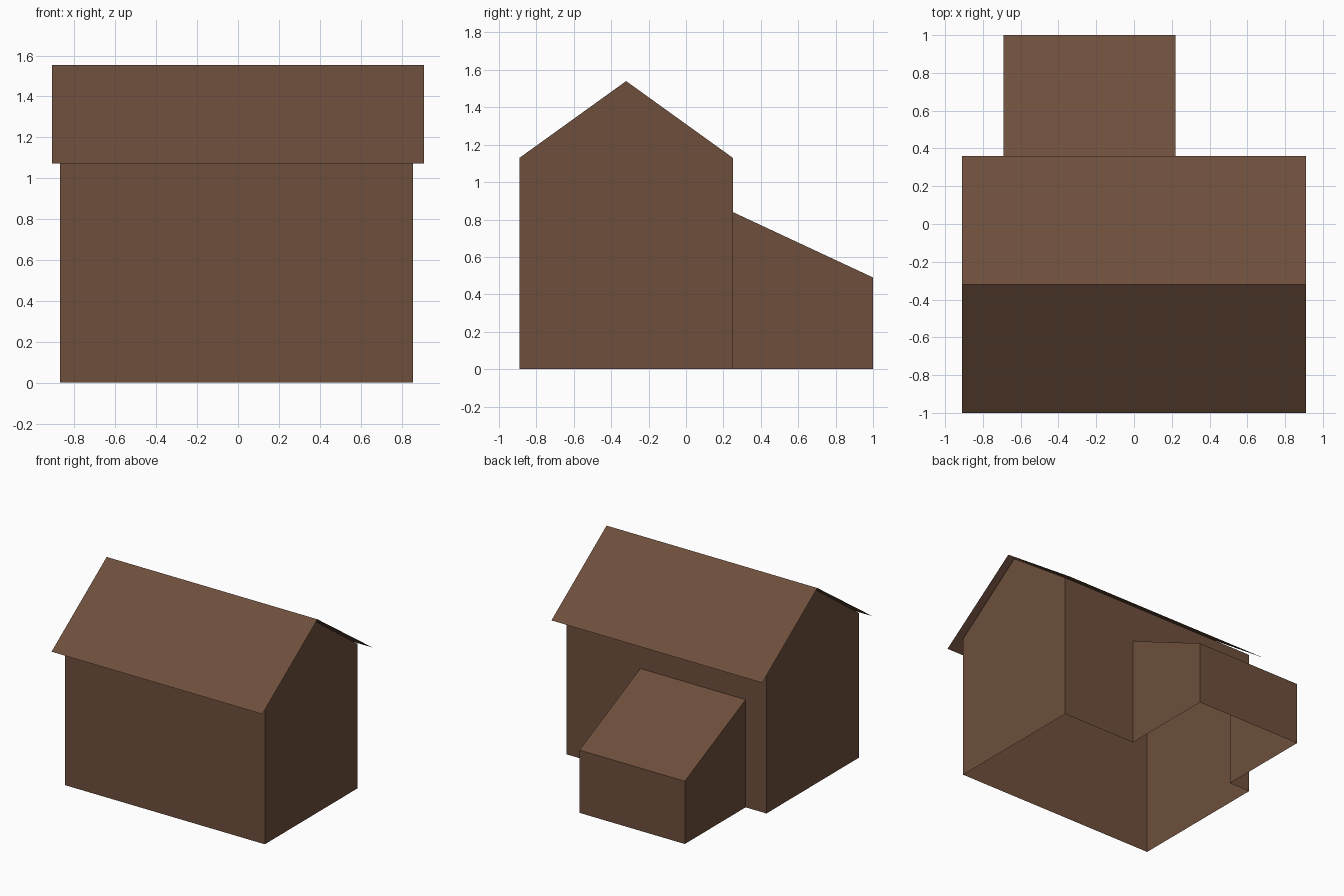
import bpy

if "Cube" in bpy.data.objects:
    bpy.data.objects.remove(bpy.data.objects["Cube"])

brown = bpy.data.materials.new("brown")
brown.diffuse_color = (0.155, 0.078, 0.045, 1.0)
brown.use_nodes = True
brown.node_tree.nodes["Principled BSDF"].inputs["Base Color"].default_value = brown.diffuse_color


def part(name, faces):
    """Make an object from faces given as corner loops, sharing equal corners."""
    verts = list(dict.fromkeys(p for f in faces for p in f))
    index = {p: i for i, p in enumerate(verts)}
    mesh = bpy.data.meshes.new(name)
    mesh.from_pydata(verts, [], [[index[p] for p in f] for f in faces])
    mesh.materials.append(brown)
    obj = bpy.data.objects.new(name, mesh)
    bpy.context.collection.objects.link(obj)
    return obj


def strip(profile, x0, x1):
    """Sweep an open (y, z) profile along x, front to back, facing outwards."""
    return [[(x0, *a), (x1, *a), (x1, *b), (x0, *b)]
            for a, b in zip(profile, profile[1:])]


def ends(profile, x0, x1):
    """Close both ends of a swept profile."""
    return [[(x0, *p) for p in profile], [(x1, *p) for p in reversed(profile)]]


X0, X1 = -0.87, 0.855        # main house sides
S0, S1 = -0.69, 0.22         # lean-to sides
FRONT, RIDGE, BACK = -0.89, -0.32, 0.25
EAVE, SHED_TOP = 1.13, 0.84

# Main house: open underneath, back wall notched where the lean-to joins
house = [(FRONT, 0), (FRONT, EAVE), (RIDGE, 1.54), (BACK, EAVE), (BACK, 0)]
back_wall = [(X1, 0), (S1, 0), (S1, SHED_TOP), (S0, SHED_TOP), (S0, 0),
             (X0, 0), (X0, EAVE), (X1, EAVE)]
back_wall = [(x, BACK, z) for x, z in reversed(back_wall)]
part("house_walls", strip(house[:4], X0, X1)
     + [[p for p in reversed(back_wall)]]
     + [[p for p in reversed(f)] for f in ends(house[::-1], X0, X1)])

# Lean-to at the back: sloping top, open underneath and into the house
shed = [(BACK, 0), (BACK, SHED_TOP), (1.0, 0.49), (1.0, 0)]
part("lean_to", strip(shed[1:], S0, S1)
     + [[p for p in reversed(f)] for f in ends(shed[::-1], S0, S1)])

# Thin overhanging roof sheets
part("roof", strip([(-1.0, 1.073), (RIDGE, 1.553), (0.36, 1.073)], -0.91, 0.91))
